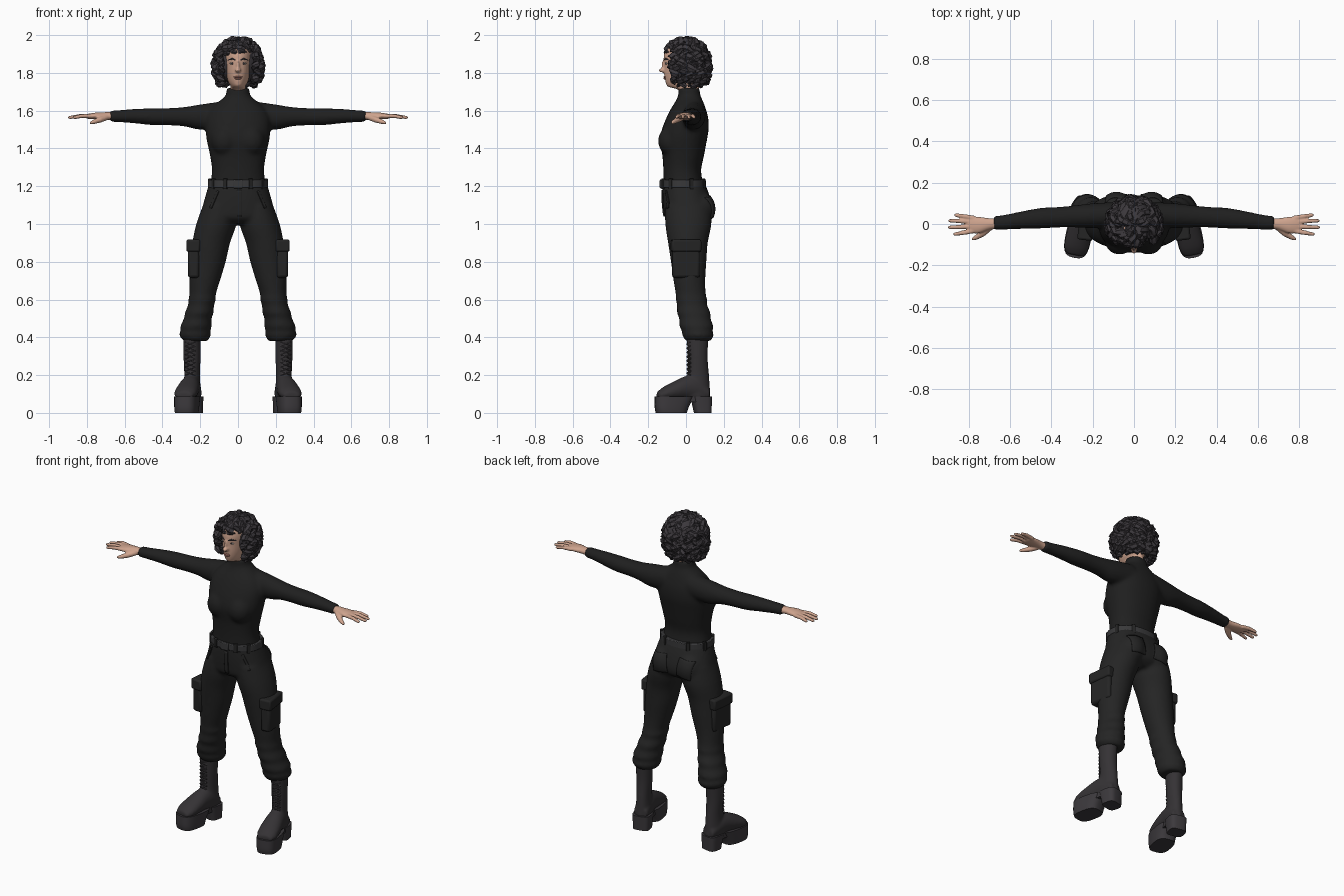
import bpy, bmesh, math, random
from math import sin, cos, pi
from mathutils import Vector, Matrix

random.seed(4)
old = bpy.data.objects.get("Cube")
if old:
    bpy.data.objects.remove(old)


def material(name, *rgb):
    m = bpy.data.materials.new(name)
    m.use_nodes = True
    m.diffuse_color = (*rgb, 1)
    bsdf = m.node_tree.nodes["Principled BSDF"]
    bsdf.inputs["Base Color"].default_value = (*rgb, 1)
    bsdf.inputs["Roughness"].default_value = 0.8
    return m


SHIRT = material("black knit", .014, .014, .014)
CLOTH = material("black cotton", .018, .018, .018)
BELT = material("belt grey", .04, .04, .042)
BOOT = material("boot leather", .035, .032, .035)
SOLE = material("sole rubber", .045, .041, .046)
HAIR = material("dark hair", .045, .04, .046)
SKIN = material("skin", .62, .37, .27)
LIPS = material("lips", .45, .2, .16)
EYE = material("eye white", .55, .5, .46)


def smooth_rings(rings, steps=4):
    """Catmull-Rom interpolation between the given cross-sections."""
    vs = [Vector(r) for r in rings]
    out = []
    for i in range(len(vs) - 1):
        a, b, c, d = vs[max(i - 1, 0)], vs[i], vs[i + 1], vs[min(i + 2, len(vs) - 1)]
        for k in range(steps):
            t = k / steps
            out.append(b + (c - a) * t / 2 + (a * 2 - b * 5 + c * 4 - d) * t * t / 2
                       + (b * 3 - a - c * 3 + d) * t ** 3 / 2)
    return out + [vs[-1]]


def skin_rings(bm, loops):
    rows = [[bm.verts.new(p) for p in loop] for loop in loops]
    n = len(rows[0])
    for a, b in zip(rows, rows[1:]):
        for i in range(n):
            bm.faces.new((a[i], a[(i + 1) % n], b[(i + 1) % n], b[i]))
    bm.faces.new(rows[0][::-1])
    bm.faces.new(rows[-1])


def loft(bm, axis, rings, power=2, steps=4, sides=28):
    """Ring along x or y: (pos, cu, cv, ru, rv). Along z: (pos, cx, rx, front, back)."""
    loops = []
    for t, a, b, c, d in smooth_rings(rings, steps):
        if axis == 'z':
            cu, cv, ru, rv = a, (c + d) / 2, b, (d - c) / 2
        else:
            cu, cv, ru, rv = a, b, c, d
        loop = []
        for i in range(sides):
            ca, sa = cos(2 * pi * i / sides), sin(2 * pi * i / sides)
            u = cu + ru * math.copysign(abs(ca) ** (2 / power), ca)
            v = cv + rv * math.copysign(abs(sa) ** (2 / power), sa)
            loop.append({'x': (t, u, v), 'y': (u, t, v), 'z': (u, v, t)}[axis])
        loops.append(loop)
    skin_rings(bm, loops)


def tube(bm, path, radii, sides=8):
    path = [Vector(p) for p in path]
    loops = []
    for i, p in enumerate(path):
        tangent = path[min(i + 1, len(path) - 1)] - path[max(i - 1, 0)]
        q = tangent.to_track_quat('Z', 'Y')
        loops.append([p + q @ Vector((cos(2 * pi * k / sides), sin(2 * pi * k / sides), 0)) * radii[i]
                      for k in range(sides)])
    skin_rings(bm, loops)


def ball(bm, centre, size):
    bmesh.ops.create_uvsphere(bm, u_segments=20, v_segments=12, radius=1,
                              matrix=Matrix.LocRotScale(Vector(centre), None, Vector(size)))


def box(bm, centre, size, turn=0):
    m = Matrix.Translation(centre) @ Matrix.Rotation(turn, 4, 'Z') @ Matrix.Diagonal((*size, 1))
    bmesh.ops.create_cube(bm, size=1, matrix=m)


def finish(name, bm, mat, mirror=False, voxel=0, bevel=0, flat=False):
    bmesh.ops.recalc_face_normals(bm, faces=bm.faces[:])
    me = bpy.data.meshes.new(name)
    bm.to_mesh(me)
    bm.free()
    me.materials.append(mat)
    ob = bpy.data.objects.new(name, me)
    bpy.context.collection.objects.link(ob)
    if mirror:
        ob.modifiers.new("Mirror", 'MIRROR').use_mirror_merge = False
    if voxel:
        r = ob.modifiers.new("Blend", 'REMESH')
        r.mode, r.voxel_size, r.use_smooth_shade = 'VOXEL', voxel, True
        s = ob.modifiers.new("Relax", 'SMOOTH')
        s.factor, s.iterations = .5, 4
    if bevel:
        b = ob.modifiers.new("Bevel", 'BEVEL')
        b.width, b.segments = bevel, 2
    if not flat:
        bpy.ops.object.select_all(action='DESELECT')
        ob.select_set(True)
        bpy.context.view_layer.objects.active = ob
        bpy.ops.object.shade_smooth_by_angle(angle=math.radians(40))
    return ob


# Sweater: torso, chest and sleeves blended together
bm = bmesh.new()
loft(bm, 'z', [(1.2, 0, .15, -.12, .095), (1.28, 0, .138, -.12, .08), (1.36, 0, .148, -.125, .095),
               (1.44, 0, .165, -.138, .11), (1.5, 0, .172, -.128, .12), (1.56, 0, .17, -.105, .118),
               (1.61, 0, .145, -.08, .105), (1.65, 0, .1, -.055, .09), (1.68, 0, .066, -.042, .077),
               (1.72, 0, .06, -.04, .072)], power=2.2)
for s in (1, -1):
    ball(bm, (s * .07, -.08, 1.44), (.072, .068, .08))
    loft(bm, 'x', [(s * x, *r) for x, *r in (
        (.08, .045, 1.578, .062, .072), (.2, .04, 1.566, .06, .067), (.28, .037, 1.568, .054, .052),
        (.36, .033, 1.568, .05, .046), (.45, .028, 1.568, .05, .045), (.55, .018, 1.571, .042, .038),
        (.63, .008, 1.571, .036, .032), (.68, .005, 1.57, .035, .03))])
finish("sweater", bm, SHIRT, voxel=.011)

# Trousers: hips and two baggy legs with gathered cuffs
bm = bmesh.new()
loft(bm, 'z', [(1.215, 0, .153, -.125, .1), (1.15, 0, .172, -.125, .125), (1.08, 0, .19, -.12, .14),
               (1.03, 0, .19, -.11, .13), (1.0, 0, .15, -.07, .09)], power=2.3)
for s in (1, -1):
    ball(bm, (s * .085, .065, 1.08), (.08, .087, .095))
    loft(bm, 'z', [(z, s * cx, *r) for z, cx, *r in (
        (1.1, .1, .085, -.11, .13), (1.0, .115, .106, -.11, .135), (.9, .142, .1, -.095, .115),
        (.8, .158, .093, -.08, .108), (.7, .176, .081, -.066, .102), (.63, .187, .07, -.055, .105),
        (.6, .19, .073, -.055, .112), (.57, .196, .069, -.047, .112), (.53, .205, .076, -.048, .13),
        (.5, .213, .073, -.036, .13), (.46, .222, .083, -.035, .145), (.435, .225, .079, -.022, .14),
        (.41, .227, .084, -.02, .147), (.38, .224, .062, 0, .13))], steps=3)
trousers = finish("trousers", bm, CLOTH, voxel=.011)


def patch(name, centre, w, h, tilt, front, mirror=True):
    """Thin cloth plate wrapped on to the trousers."""
    bm = bmesh.new()
    m = (Matrix.Translation(centre) @ Matrix.Rotation(tilt, 4, 'Y') @ Matrix.Rotation(pi / 2, 4, 'X')
         @ Matrix.Diagonal((w / 2, h / 2, 1, 1)))
    bmesh.ops.create_grid(bm, x_segments=10, y_segments=12, size=1, matrix=m)
    ob = finish(name, bm, CLOTH, mirror)
    wrap = ob.modifiers.new("Wrap", 'SHRINKWRAP')
    wrap.target, wrap.wrap_method, wrap.offset = trousers, 'PROJECT', .002
    wrap.use_project_y = True
    wrap.use_negative_direction, wrap.use_positive_direction = not front, front
    thick = ob.modifiers.new("Thick", 'SOLIDIFY')
    thick.thickness, thick.offset = .008, 0


patch("back_pockets", (.085, .25, 1.09), .095, .11, .12, False)
patch("pocket_welts", (.125, -.25, 1.13), .012, .1, -.4, True)
patch("fly_flap", (.006, -.25, 1.11), .024, .14, 0, True, False)

# Cargo pockets with flaps
bm = bmesh.new()
box(bm, (.228, 0, .8), (.06, .145, .17), .12)
finish("cargo_pockets", bm, CLOTH, True, bevel=.014)
bm = bmesh.new()
box(bm, (.229, 0, .885), (.074, .157, .065), .12)
finish("cargo_flaps", bm, CLOTH, True, bevel=.01)

# Belt, loops and buckle
bm = bmesh.new()
loft(bm, 'z', [(z, 0, .16, -.132, .107) for z in (1.192, 1.232)], power=2.2, steps=1, sides=40)
finish("belt", bm, BELT, bevel=.004)
bm = bmesh.new()
for deg in (20, 60, 120, 160, 215, 245, 295, 325):
    a = math.radians(deg)
    box(bm, (.158 * cos(a), .119 * sin(a) - .012, 1.212), (.016, .022, .056), a)
finish("belt_loops", bm, CLOTH, bevel=.003)
bm = bmesh.new()
box(bm, (0, -.132, 1.212), (.05, .014, .046))
finish("buckle", bm, BELT, bevel=.004)

# Boots: shaft, foot, platform sole, heel and laces, toes turned outwards
turn = Matrix.Translation((.24, .08, 0)) @ Matrix.Rotation(.2, 4, 'Z') @ Matrix.Translation((0, -.08, 0))
bm = bmesh.new()
loft(bm, 'z', [(.42, 0, .046, 0, .12), (.3, 0, .045, .01, .115), (.2, 0, .041, .008, .122),
               (.12, 0, .046, -.01, .128), (.08, 0, .048, -.02, .13)])
loft(bm, 'y', [(.12, 0, .1, .042, .035), (.05, 0, .13, .05, .065), (0, 0, .132, .054, .064),
               (-.06, 0, .118, .06, .052), (-.12, 0, .102, .059, .037), (-.155, 0, .092, .042, .02)])
bm.transform(turn)
finish("boots", bm, BOOT, True, voxel=.008)
bm = bmesh.new()
loft(bm, 'z', [(0, 0, .058, -.162, 0), (.03, 0, .061, -.168, .01), (.088, 0, .063, -.168, .04)], power=3)
loft(bm, 'z', [(0, 0, .05, .045, .132), (.088, 0, .054, .025, .136)], power=3.5, steps=1)
box(bm, (0, .02, .072), (.09, .08, .03))
bm.transform(turn)
finish("soles", bm, SOLE, True)
bm = bmesh.new()
for i in range(8):
    z = .2 + i * .022
    for s in (1, -1):
        tube(bm, [(s * .026, .018, z), (0, .004, z + .01), (-s * .026, .018, z + .02)], [.004] * 3, 6)
bm.transform(turn)
finish("laces", bm, SOLE, True)

# Hands: palm, four spread fingers and a lowered thumb
bm = bmesh.new()
loft(bm, 'x', [(.66, .003, 1.57, .026, .022), (.7, 0, 1.572, .028, .02), (.75, -.005, 1.572, .04, .018),
               (.79, -.003, 1.57, .04, .014), (.805, -.002, 1.57, .034, .009)])
for y, spread, tip in ((-.033, -.016, .875), (-.012, -.004, .9), (.01, .006, .898), (.029, .014, .87)):
    tube(bm, [(.775, y, 1.571), ((.775 + tip) / 2, y + spread * .6, 1.572), (tip - .008, y + spread, 1.564),
              (tip, y + spread, 1.563)], [.012, .011, .009, .005])
tube(bm, [(.695, -.015, 1.565), (.73, -.045, 1.552), (.765, -.066, 1.54), (.785, -.075, 1.535)],
     [.016, .016, .012, .006])
finish("hands", bm, SKIN, True, voxel=.0045)

# Head with nose and ears
bm = bmesh.new()
loft(bm, 'z', [(1.67, 0, .045, -.03, .06), (1.71, 0, .046, -.04, .07), (1.727, 0, .038, -.095, .07),
               (1.75, 0, .051, -.108, .08), (1.79, 0, .063, -.115, .1), (1.84, 0, .071, -.116, .11),
               (1.89, 0, .075, -.118, .11), (1.93, 0, .07, -.105, .1), (1.97, 0, .045, -.07, .06)])
ball(bm, (0, -.121, 1.814), (.016, .024, .012))
ball(bm, (0, -.113, 1.838), (.009, .018, .034))
for s in (1, -1):
    ball(bm, (s * .075, 0, 1.83), (.01, .02, .032))
finish("head", bm, SKIN, voxel=.006)

# Face details
bm = bmesh.new()
for z, w in ((1.778, .024), (1.77, .02)):
    ball(bm, (0, -.113, z), (w, .007, .005))
finish("lips", bm, LIPS)
bm = bmesh.new()
ball(bm, (.03, -.103, 1.85), (.014, .005, .006))
finish("eyes", bm, EYE, True)
bm = bmesh.new()
ball(bm, (.03, -.107, 1.85), (.006, .003, .006))
tube(bm, [(.012, -.114, 1.868), (.032, -.109, 1.875), (.054, -.089, 1.867)], [.004, .005, .002], 6)
finish("irises_and_brows", bm, HAIR, True)

# Curly hair: an inner cap and wavy locks in overlapping layers
bm = bmesh.new()
ball(bm, (0, .02, 1.86), (.115, .105, .125))
for start, count, length in ((.05, 12, .8), (.45, 20, .75), (.85, 26, .75), (1.25, 26, .75),
                             (1.6, 26, .7), (1.95, 22, .6)):
    for i in range(count):
        around = 2 * pi * (i + random.uniform(-.3, .3)) / count - pi
        begin = start + random.uniform(-.05, .1)
        reach = length
        if abs(around) < .9:
            reach = min(length, random.uniform(1.0, 1.15) - begin)
            if reach < .25:
                continue
        p1, p2 = random.uniform(0, 6), random.uniform(0, 6)
        path, radii = [], []
        for k in range(9):
            t = k / 8
            polar = begin + reach * t
            a = around + .16 * sin(t * 8 + p1)
            r = 1.01 + .075 * sin(t * 9 + p2)
            wide = sin(polar) if polar < pi / 2 else sin(polar) ** .6
            path.append((.12 * r * wide * sin(a), -.118 * r * wide * cos(a), 1.843 + .13 * r * cos(polar)))
            radii.append(.021 * sin(pi * (.14 + .78 * t)))
        tube(bm, path, radii, 6)
finish("curly_hair", bm, HAIR)
